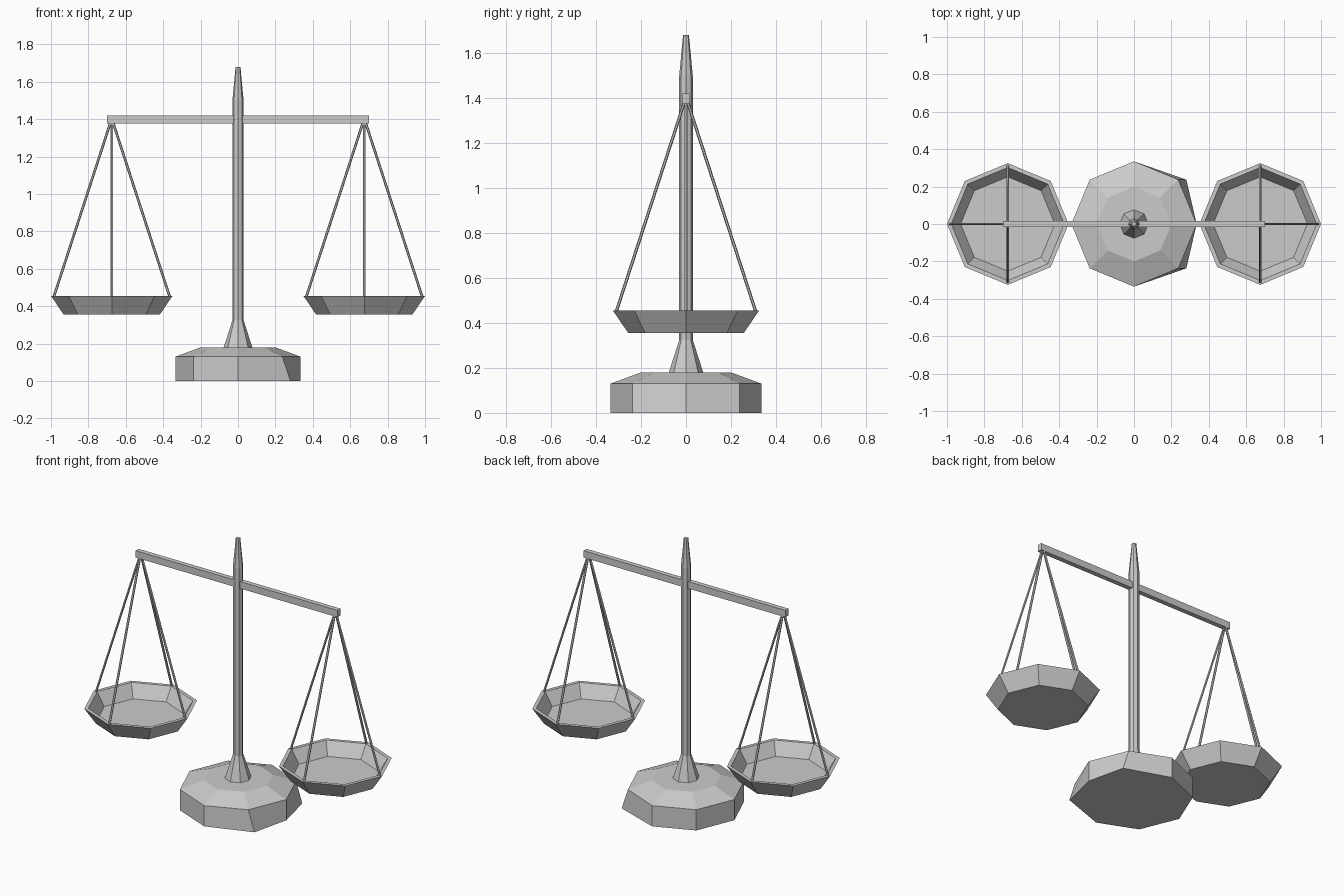
import bpy, bmesh, math
from mathutils import Vector

if "Cube" in bpy.data.objects:
    bpy.data.objects.remove(bpy.data.objects["Cube"])

SIDES = 8


def finish(bm, name, loc=(0, 0, 0)):
    bmesh.ops.recalc_face_normals(bm, faces=bm.faces)
    mesh = bpy.data.meshes.new(name)
    bm.to_mesh(mesh)
    bm.free()
    obj = bpy.data.objects.new(name, mesh)
    obj.location = loc
    bpy.context.collection.objects.link(obj)
    return obj


def lathe(name, profile, loc=(0, 0, 0)):
    """Eight-sided solid from (radius, height) pairs, capped at both ends."""
    bm = bmesh.new()
    rings = []
    for r, z in profile:
        rings.append([bm.verts.new((r * math.cos(2 * math.pi * i / SIDES),
                                    r * math.sin(2 * math.pi * i / SIDES), z))
                      for i in range(SIDES)])
    for a, b in zip(rings, rings[1:]):
        for i in range(SIDES):
            j = (i + 1) % SIDES
            bm.faces.new((a[i], a[j], b[j], b[i]))
    bm.faces.new(rings[0])
    bm.faces.new(rings[-1])
    return finish(bm, name, loc)


def rod(name, start, end, radius):
    start, end = Vector(start), Vector(end)
    axis = end - start
    bm = bmesh.new()
    bmesh.ops.create_cone(bm, cap_ends=True, segments=6, radius1=radius,
                          radius2=radius, depth=axis.length)
    obj = finish(bm, name, (start + end) / 2)
    obj.rotation_euler = axis.to_track_quat('Z', 'Y').to_euler()
    return obj


# Base, with its two right-hand bottom corners pulled slightly outward
base = lathe("base", [(0.335, 0), (0.335, 0.13), (0.2, 0.18)])
for v in base.data.vertices:
    if v.co.z < 0.01 and 0.2 < v.co.x < 0.3:
        v.co.x = 0.28

# Flared column with a tapered tip
lathe("column", [(0.078, 0.175), (0.03, 0.325), (0.03, 1.5), (0.013, 1.68)])

# Crossbeam
bm = bmesh.new()
bmesh.ops.create_cube(bm, size=1)
bmesh.ops.scale(bm, vec=(1.4, 0.03, 0.043), verts=bm.verts)
finish(bm, "beam", (0, 0, 1.397))

# Hollow pans and their suspension rods
for side, s in (("left", -1), ("right", 1)):
    x = 0.675 * s
    lathe(side + "_pan", [(0.257, 0.355), (0.325, 0.455), (0.302, 0.455),
                          (0.252, 0.375)], (x, 0, 0))
    for k in range(4):
        a = k * math.pi / 2
        c, n = math.cos(a), math.sin(a)
        rod(f"{side}_hanger_{k + 1}", (x + 0.006 * c, 0.006 * n, 1.385),
            (x + 0.31 * c, 0.31 * n, 0.45), 0.007)
